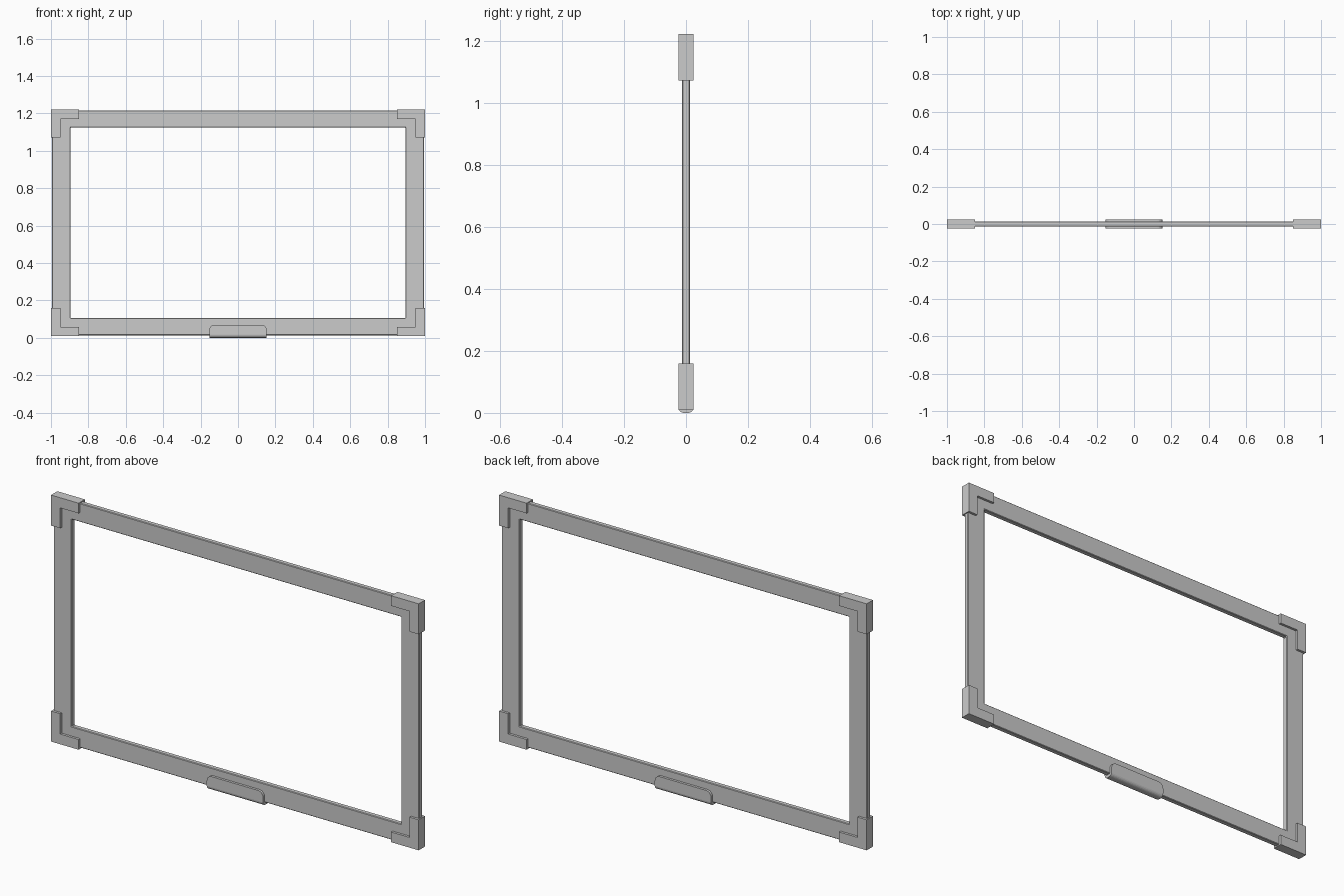
import bpy, bmesh, math

if "Cube" in bpy.data.objects:
    bpy.data.objects.remove(bpy.data.objects["Cube"])

CZ = 0.615  # height of the frame centre


def prism(name, loops, depth):
    """Extrude an x-z outline (optionally with a matching inner loop) symmetrically in y."""
    bm = bmesh.new()
    rings = [[[bm.verts.new((x, y, z)) for x, z in loop] for loop in loops]
             for y in (-depth, depth)]
    front, back = rings
    for a, b in zip(front, back):
        n = len(a)
        for i in range(n):
            j = (i + 1) % n
            bm.faces.new((a[i], a[j], b[j], b[i]))
    for side in rings:
        if len(side) == 1:
            bm.faces.new(side[0])
        else:
            o, q = side
            for i in range(len(o)):
                j = (i + 1) % len(o)
                bm.faces.new((o[i], o[j], q[j], q[i]))
    return finish(name, bm)


def finish(name, bm):
    bmesh.ops.recalc_face_normals(bm, faces=bm.faces[:])
    me = bpy.data.meshes.new(name)
    bm.to_mesh(me)
    bm.free()
    ob = bpy.data.objects.new(name, me)
    bpy.context.collection.objects.link(ob)
    return ob


def rect(hx, hz):
    return [(-hx, CZ - hz), (hx, CZ - hz), (hx, CZ + hz), (-hx, CZ + hz)]


# Rectangular frame with a fine chamfer along its edges
frame = prism("frame", [rect(0.995, 0.601), rect(0.896, 0.509)], 0.0125)
bev = frame.modifiers.new("chamfer", 'BEVEL')
bev.width = 0.003
bev.segments = 1
bev.limit_method = 'ANGLE'

# Four L-shaped corner guards
ell = [(1.0, 0.606), (1.0, 0.456), (0.95, 0.456),
       (0.95, 0.556), (0.85, 0.556), (0.85, 0.606)]
for sx, side in ((-1, "left"), (1, "right")):
    for sz, level in ((-1, "lower"), (1, "upper")):
        prism(f"corner_guard_{level}_{side}",
              [[(sx * x, CZ + sz * z) for x, z in ell]], 0.0245)

# Bottom clip: rounded upper corners and a rounded underside
r = 0.027
outline = [(-0.153, 0.0), (0.153, 0.0)]
for cx, start in ((0.153 - r, 0), (r - 0.153, 90)):
    for k in range(6):
        a = math.radians(start + 18 * k)
        outline.append((cx + r * math.cos(a), 0.07 - r + r * math.sin(a)))
clip = prism("bottom_clip", [outline], 0.0245)
bm = bmesh.new()
bm.from_mesh(clip.data)
low = [e for e in bm.edges
       if all(v.co.z < 1e-5 for v in e.verts)
       and abs(e.verts[0].co.x - e.verts[1].co.x) > 0.1]
bmesh.ops.bevel(bm, geom=low, offset=0.018, segments=5, profile=0.5, affect='EDGES')
bm.to_mesh(clip.data)
bm.free()
